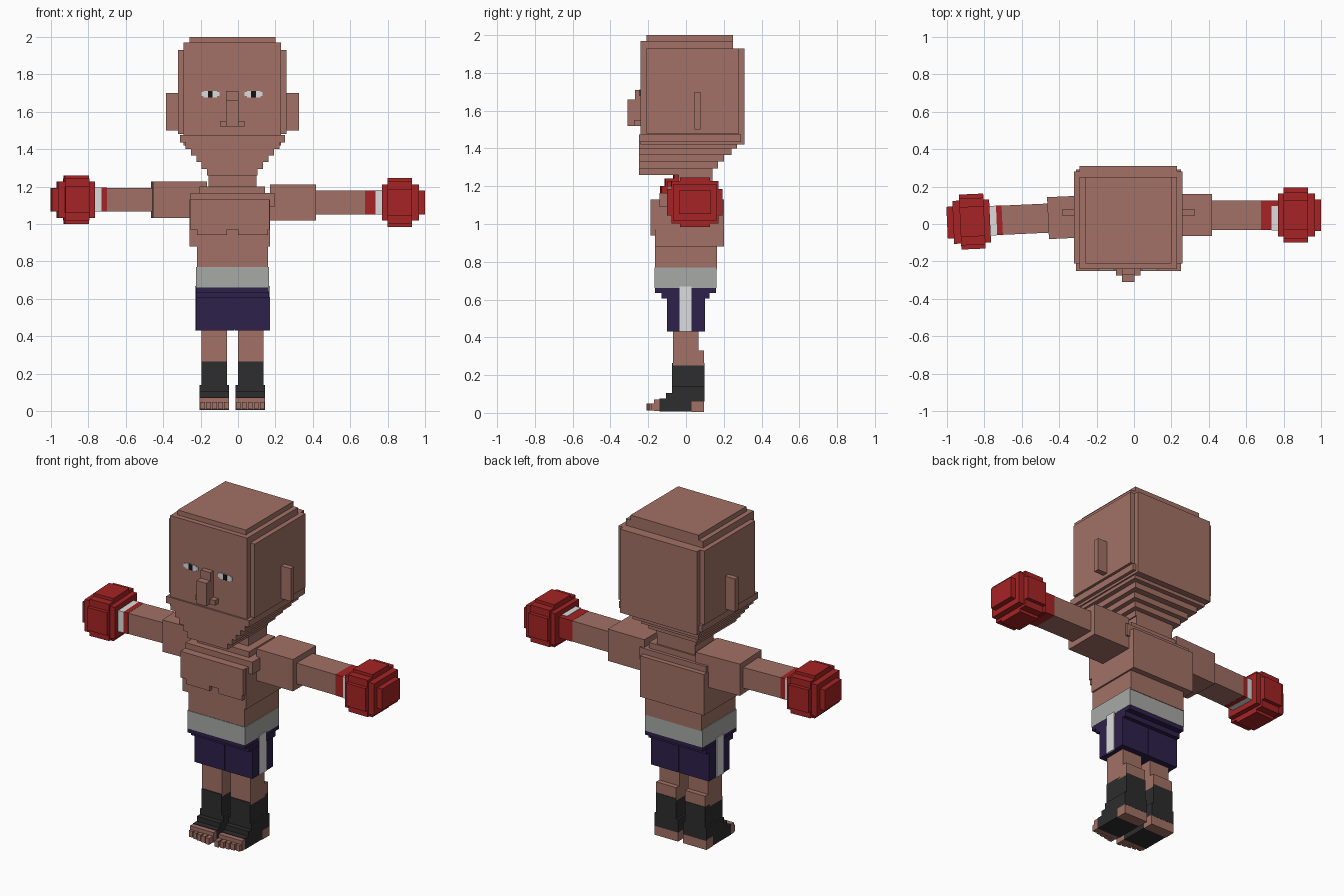
import bpy, bmesh
from mathutils import Matrix, Vector

cube = bpy.data.objects.get("Cube")
if cube:
    bpy.data.objects.remove(cube, do_unlink=True)


def material(name, *rgb):
    m = bpy.data.materials.new(name)
    m.use_nodes = True
    color = (*rgb, 1)
    m.diffuse_color = color
    m.node_tree.nodes["Principled BSDF"].inputs["Base Color"].default_value = color
    return m


SKIN = material("skin", .36, .165, .132)
RED = material("glove red", .38, .017, .018)
NAVY = material("shorts navy", .027, .015, .07)
DARK = material("ankle wrap charcoal", .026, .026, .026)
GREY = material("waistband grey", .39, .4, .38)
WHITE = material("white", .72, .72, .72)
BLACK = material("pupil black", .006, .006, .006)

MID = -.03  # x of the body's mirror plane


def part(name, mat, *boxes, matrix=None):
    """One object from boxes given as (x range, y range, z range)."""
    bm = bmesh.new()
    for ranges in boxes:
        lo, hi = (Vector(v) for v in zip(*ranges))
        place = Matrix.Translation((lo + hi) / 2) @ Matrix.Diagonal((*(hi - lo), 1))
        bmesh.ops.create_cube(bm, size=1, matrix=place)
    if matrix:
        bm.transform(matrix)
        bmesh.ops.recalc_face_normals(bm, faces=bm.faces)
    mesh = bpy.data.meshes.new(name)
    bm.to_mesh(mesh)
    bm.free()
    mesh.materials.append(mat)
    obj = bpy.data.objects.new(name, mesh)
    bpy.context.collection.objects.link(obj)
    return obj


def wide(half, center=MID):
    return (center - half, center + half)


# Head: crossed boxes give stepped edges, a loop gives the stepped jaw
skull = [
    (wide(.23), (-.21, .25), (1.5, 2)),
    (wide(.26), (-.24, .25), (1.46, 1.97)),
    (wide(.26), (-.24, .31), (1.42, 1.93)),
    (wide(.29), (-.21, .28), (1.48, 1.93)),
]
backs = (.14, .17, .2, .24, .27, .29)
for i, back in enumerate(backs):
    z = 1.26 + i * .035
    skull.append((wide(.135 + i * .029), (-.25, back), (z, z + .04)))
part("head", SKIN, *skull)

# Nose and ears
part("nose", SKIN,
     (wide(.033), (-.27, -.23), (1.52, 1.71)),
     (wide(.033), (-.31, -.23), (1.52, 1.66)),
     (wide(.066), (-.275, -.23), (1.52, 1.55)))
for side, s in (("left", 1), ("right", -1)):
    ear = [MID + s * .28, MID + s * .355]
    part(side + "_ear", SKIN, (sorted(ear), (.045, .078), (1.5, 1.7)))

# Eyes as thin plates
for side, x in (("left", .083), ("right", -.148)):
    part(side + "_eye", WHITE,
         (wide(.048, x), (-.244, -.236), (1.683, 1.705)),
         (wide(.036, x), (-.2445, -.236), (1.677, 1.711)))
    part(side + "_pupil", BLACK, (wide(.013, x), (-.247, -.238), (1.677, 1.711)))

# Neck and torso
part("neck", SKIN, (wide(.128), (-.04, .14), (1.12, 1.28)))
part("chest", SKIN,
     (wide(.215, -.045), (-.165, .2), (.88, 1.13)),
     (wide(.212, -.045), (-.188, .1), (.97, 1.13)),
     (wide(.225), (-.14, .17), (1.09, 1.165)),
     (wide(.175), (-.1, .15), (1.1, 1.2)))
for side, s in (("left", 1), ("right", -1)):
    part(side + "_pectoral", SKIN,
         (sorted((MID + s * .03, MID + s * .19)), (-.188, 0), (.94, 1.1)))
part("abdomen", SKIN, (wide(.19), (-.165, .165), (.76, .9)))

# Shorts with waistband and side stripes
part("waistband", GREY, (wide(.195), (-.168, .162), (.66, .77)))
part("shorts", NAVY,
     (wide(.194), (-.165, .16), (.635, .662)),
     (wide(.195), (-.13, .125), (.605, .64)),
     ((-.225, -.022), (-.1, .1), (.43, .61)),
     ((-.018, .167), (-.1, .1), (.43, .61)),
     (wide(.18), (-.095, .095), (.435, .61)))
for side, x in (("left", .167), ("right", -.227)):
    part(side + "_stripe", WHITE, (wide(.004, x), (-.035, .03), (.43, .67)))

# Legs and feet, drawn for the left and mirrored to the right
mirror = Matrix.Translation((2 * MID, 0, 0)) @ Matrix.Diagonal((-1, 1, 1, 1))
for side, m in (("left", None), ("right", mirror)):
    leg, sole = (0, .135), (-.013, .145)
    part(side + "_leg", SKIN,
         (leg, (-.07, .065), (.25, .47)),
         (leg, (-.07, .095), (.25, .33)), matrix=m)
    part(side + "_ankle_wrap", DARK,
         (leg, (-.075, .097), (.07, .265)),
         (sole, (-.075, .097), (.06, .14)),
         (sole, (-.105, .05), (.07, .105)),
         (sole, (-.14, .03), (.008, .075)), matrix=m)
    part(side + "_heel", SKIN, (sole, (.03, .096), (.005, .065)), matrix=m)
    part(side + "_forefoot", SKIN, (sole, (-.17, -.14), (.01, .072)), matrix=m)
    toes = []
    for i in range(5):
        x = -.011 + i * .032
        toes.append(((x, x + .025), (-.21 + i * .006, -.16), (.012, .05)))
    part(side + "_toes", SKIN, *toes, matrix=m)


# Arms with stepped gloves, drawn along +x and then placed
def arm(side, m, x_elbow, x_wrist, x_band):
    part(side + "_shoulder", SKIN,
         ((.17, x_elbow), wide(.112, 0), wide(.097, 0)), matrix=m)
    part(side + "_forearm", SKIN,
         ((x_elbow - .05, x_wrist), wide(.078, 0), wide(.063, 0)), matrix=m)
    part(side + "_wrist_band", RED,
         ((x_wrist, x_band), wide(.079, 0), wide(.064, 0)), matrix=m)
    long, full, core = (.8, .93), (.77, 1), (.77, .967)
    part(side + "_glove", RED,
         (full, wide(.085, 0), wide(.063, 0)),
         (core, wide(.115, 0), wide(.097, 0)),
         (long, wide(.147, 0), wide(.07, 0)),
         (long, wide(.08, 0), wide(.13, 0)),
         (long, wide(.125, 0), wide(.112, 0)), matrix=m)


left = Matrix.Translation((0, .047, 1.115))
arm("left", left, .417, .68, .78)
part("left_cuff_trim", WHITE,
     ((.735, .772), (-.082, .05), (.06, .067)),
     ((.735, .772), (-.083, -.075), (-.064, .067)), matrix=left)

right = (Matrix.Translation((0, .052, 1.13)) @ Matrix.Rotation(.045, 4, "Z")
         @ Matrix.Diagonal((-1, 1, 1, 1)))
arm("right", right, .46, .705, .735)
part("right_cuff_trim", WHITE,
     ((.735, .78), wide(.079, 0), wide(.064, 0)), matrix=right)
